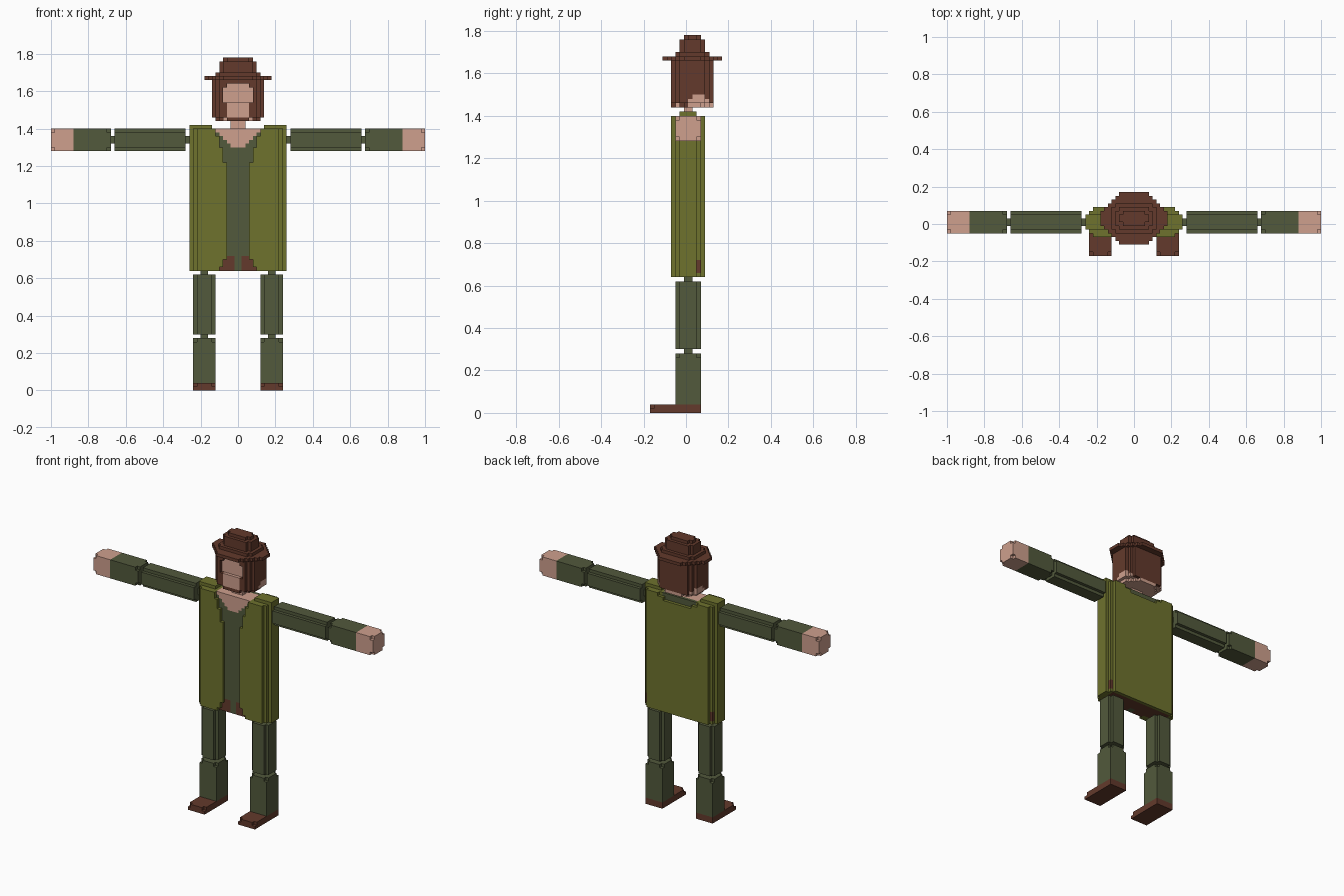
import bpy, bmesh, math
from mathutils import Vector

cube = bpy.data.objects.get("Cube")
if cube:
    bpy.data.objects.remove(cube, do_unlink=True)

U = 0.02      # block size
YC = 0.01     # depth centre of body and limbs
SKIN, COAT, GREEN, BROWN = range(4)

palette = []
for label, rgb in (("skin", (0.62, 0.35, 0.27)), ("olive_coat", (0.156, 0.17, 0.027)),
                   ("dark_green_cloth", (0.084, 0.10, 0.045)), ("brown", (0.125, 0.042, 0.025))):
    m = bpy.data.materials.new(label)
    m.use_nodes = True
    m.diffuse_color = (*rgb, 1)
    m.node_tree.nodes["Principled BSDF"].inputs["Base Color"].default_value = (*rgb, 1)
    palette.append(m)


def blocks(name, lo, hi, rule):
    """Skin of a block solid; rule(x, y, z) gives a colour, or None for empty."""
    n = [round((b - a) / U) for a, b in zip(lo, hi)]
    cells = {}
    for i in range(n[0]):
        for j in range(n[1]):
            for k in range(n[2]):
                c = rule(*(a + (t + 0.5) * U for a, t in zip(lo, (i, j, k))))
                if c is not None:
                    cells[i, j, k] = c
    bm = bmesh.new()
    verts = {}

    def corner(p):
        if p not in verts:
            verts[p] = bm.verts.new([a + t * U for a, t in zip(lo, p)])
        return verts[p]

    for cell, colour in cells.items():
        for axis in range(3):
            u, v = (axis + 1) % 3, (axis + 2) % 3
            for side in (0, 1):
                near = list(cell)
                near[axis] += 2 * side - 1
                if tuple(near) in cells:
                    continue
                quad = []
                for du, dv in ((0, 0), (1, 0), (1, 1), (0, 1)):
                    p = list(cell)
                    p[axis] += side
                    p[u] += du
                    p[v] += dv
                    quad.append(corner(tuple(p)))
                f = bm.faces.new(quad if side else quad[::-1])
                f.material_index = colour
    # Merge flat areas of one colour
    bmesh.ops.dissolve_limit(bm, angle_limit=math.radians(1), verts=bm.verts[:],
                             edges=bm.edges[:], delimit={'MATERIAL'})
    mesh = bpy.data.meshes.new(name)
    bm.to_mesh(mesh)
    bm.free()
    for m in palette:
        mesh.materials.append(m)
    ob = bpy.data.objects.new(name, mesh)
    bpy.context.collection.objects.link(ob)
    return ob


def limb(name, side, lo, hi, colour, cut):
    """Box limb; cut lists the axes whose ends must all meet to notch a corner."""
    if side < 0:
        lo, hi = (-hi[0], *lo[1:]), (-lo[0], *hi[1:])

    def rule(*p):
        at_end = [min(p[a] - lo[a], hi[a] - p[a]) < U for a in cut]
        if cut and all(at_end):
            return None
        return colour(*p) if callable(colour) else colour
    return blocks(name, lo, hi, rule)


# Arms and legs
Y0, Y1 = YC - 0.06, YC + 0.06
J0, J1 = YC - 0.02, YC + 0.02
for side, tag in ((1, "left"), (-1, "right")):
    limb(tag + "_shoulder_joint", side, (0.26, J0, 1.32), (0.28, J1, 1.36), GREEN, ())
    limb(tag + "_upper_arm", side, (0.28, Y0, 1.28), (0.66, Y1, 1.40), GREEN, (1, 2))
    limb(tag + "_elbow_joint", side, (0.66, J0, 1.32), (0.68, J1, 1.36), GREEN, ())
    limb(tag + "_forearm_and_hand", side, (0.68, Y0, 1.28), (1.0, Y1, 1.40),
         lambda x, y, z: SKIN if abs(x) > 0.88 else GREEN, (0, 1, 2))
    limb(tag + "_hip_joint", side, (0.16, J0, 0.62), (0.20, J1, 0.64), GREEN, ())
    limb(tag + "_thigh", side, (0.12, Y0, 0.30), (0.24, Y1, 0.62), GREEN, (0, 1))
    limb(tag + "_knee_joint", side, (0.16, J0, 0.28), (0.20, J1, 0.30), GREEN, ())

    def shin_and_shoe(x, y, z):
        edge = abs(abs(x) - 0.18) > 0.04
        if z < 0.04:
            return None if edge and z > U and y < -0.15 else BROWN
        if y < Y0 or (z > 0.26 and edge and abs(y - YC) > 0.04):
            return None
        return GREEN
    limb(tag + "_shin_and_shoe", side, (0.12, -0.17, 0), (0.24, Y1, 0.28), shin_and_shoe, ())


# Torso: coat layer around shirt, trousers and bare chest
def coat_opening(z):
    for height, half in ((1.40, 0.14), (1.36, 0.12), (1.30, 0.10), (1.22, 0.08), (0.70, 0.06), (0.66, 0.08)):
        if z > height:
            return half
    return 0.10


def torso(x, y, z):
    ax = abs(x)
    ex, ey = int((0.26 - ax) / U), int((0.08 - abs(y - YC)) / U)
    if ex + ey < 2 or (z > 1.40 and (ey < 2 or ax < 0.14)):
        return None
    front, back = y < -0.05, y > 0.07
    if front and ax < coat_opening(z):
        return None
    if back and z > 1.36 and ax < (0.14 if z > 1.38 else 0.10):
        return None
    if front or back or ax > 0.24 or z > 1.40:
        return COAT
    if ax > coat_opening(z) and (z > 1.38 or y < -0.03 or z < 0.66 and ax > 0.22):
        return COAT
    if z > 1.30 and ax < (z - 1.28) and y < 0.05:
        return SKIN
    if z < 0.72:
        return GREEN if ax < 0.02 and y < -0.01 else BROWN
    return GREEN if ax < 0.14 else COAT


blocks("torso", (-0.26, -0.07, 0.64), (0.26, 0.09, 1.42), torso)
blocks("neck", (-0.04, J0, 1.40), (0.04, J1, 1.46), lambda x, y, z: SKIN)

HY = 0.03     # depth centre of head


# Head: recessed face framed by hair and beard
def head(x, y, z):
    ax, ay = abs(x), abs(y - HY)
    low = z < 1.46
    if ax + ay > (0.15 if low else 0.19) or (low and (ax > 0.12 or ay > 0.09 and y > HY)):
        return None
    face = ax < 0.08 and 1.54 < z < (1.64 if ax < 0.06 else 1.62)
    if face and y < -0.05:
        return None
    if face and y < -0.03:
        return SKIN
    if y < -0.05 and ax < 0.06 and 1.46 < z < 1.54:
        return SKIN
    if low and ax < 0.08 and y > -0.05:
        return SKIN
    nape = 1.48 if 0.03 > y or y > 0.09 else 1.50
    if z < nape and 0.01 < y < 0.11:
        return SKIN
    return BROWN


blocks("head", (-0.14, -0.07, 1.44), (0.14, 0.13, 1.66), head)


# Hat: octagonal brim and stepped crown
def hat(x, y, z):
    ax, ay = abs(x), abs(y - HY)
    if z < 1.68:
        return BROWN if ax + ay < 0.21 else None
    hx, hy = (0.12, 0.08) if z < 1.70 else (0.10, 0.06) if z < 1.76 else (0.08, 0.04)
    inside = ax < hx and ay < hy and ax + ay < hx + hy - 0.03
    return BROWN if inside else None


blocks("hat", (-0.18, -0.11, 1.66), (0.18, 0.17, 1.78), hat)
